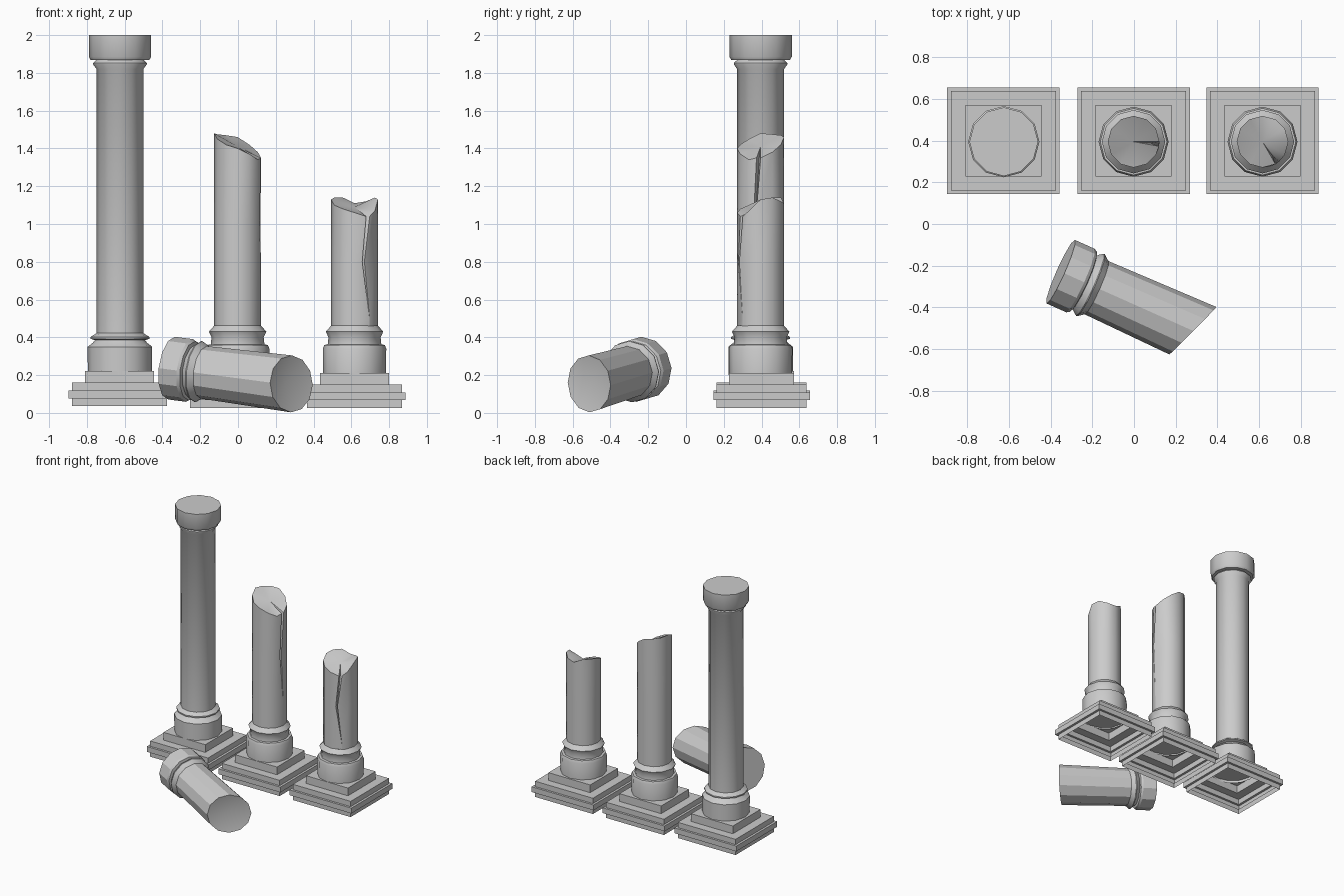
import bpy, bmesh
from math import cos, sin, pi, radians, sqrt
from mathutils import Vector, Matrix

if "Cube" in bpy.data.objects:
    bpy.data.objects.remove(bpy.data.objects["Cube"])

SIDES = 12


def loft(name, rows, start=None, end=None, matrix=Matrix(), angle=40):
    """Skin closed rings of points; optional centre points fan-cap the ends."""
    bm = bmesh.new()
    rings = [[bm.verts.new(matrix @ Vector(p)) for p in row] for row in rows]
    n = len(rings[0])
    for a, b in zip(rings, rings[1:]):
        for i in range(n):
            j = (i + 1) % n
            bm.faces.new((a[i], a[j], b[j], b[i]))
    if start is not None:
        c = bm.verts.new(matrix @ Vector(start))
        for i in range(n):
            bm.faces.new((c, rings[0][(i + 1) % n], rings[0][i]))
    if end is not None:
        c = bm.verts.new(matrix @ Vector(end))
        for i in range(n):
            bm.faces.new((c, rings[-1][i], rings[-1][(i + 1) % n]))
    mesh = bpy.data.meshes.new(name)
    bm.to_mesh(mesh)
    bm.free()
    obj = bpy.data.objects.new(name, mesh)
    bpy.context.collection.objects.link(obj)
    bpy.ops.object.select_all(action='DESELECT')
    obj.select_set(True)
    bpy.context.view_layer.objects.active = obj
    bpy.ops.object.shade_smooth_by_angle(angle=radians(angle))
    return obj


def ring(r, z, n=SIDES, phase=0.0, sy=1.0):
    return [(r * cos(2 * pi * i / n + phase), sy * r * sin(2 * pi * i / n + phase), z)
            for i in range(n)]


def at(x, y, z=0.0):
    return Matrix.Translation((x, y, z))


# Stepped square plinth, open underneath
def plinth(name, x, z0):
    steps = [(.252, 0), (.252, .04), (.27, .04), (.27, .082), (.252, .082),
             (.252, .124), (.182, .124), (.182, .185)]
    rows = [ring(h * sqrt(2), z0 + z, 4, pi / 4, .945) for h, z in steps]
    loft(name, rows, end=(0, 0, z0 + .185), matrix=at(x, .4), angle=30)


# Shaft with a jagged top and a tapering crack replacing one corner
def broken_shaft(name, x, rim, centre, corner, crack):
    r = .124
    rows = []
    for k, (z, deg, width, depth) in enumerate(crack):
        row = []
        for i in range(SIDES):
            zz = rim[i] if k == len(crack) - 1 else z
            a = 2 * pi * i / SIDES
            if i != corner:
                row.append((r * cos(a), r * sin(a), zz))
                continue
            a = radians(deg)
            for da, rr in ((-width, r), (0, r - depth), (width, r)):
                row.append((rr * cos(a + da), rr * sin(a + da), zz))
        rows.append(row)
    loft(name, rows, end=(0, 0, centre), matrix=at(x, .395))


# Round base with flared collar for the broken columns
def round_base(name, x):
    prof = [(.166, .2), (.168, .34), (.16, .36), (.142, .362), (.138, .40),
            (.152, .43), (.124, .462)]
    loft(name, [ring(r, z) for r, z in prof], matrix=at(x, .395))


xs = {"left": -.627, "middle": -.002, "right": .617}
for side, x in xs.items():
    plinth(side + "_plinth", x, .036 if side == "left" else .027)

# Complete left column: base, shaft and capital
full = [(.17, .2), (.171, .35), (.145, .37), (.132, .385), (.156, .392), (.156, .402),
        (.124, .422), (.124, 1.82), (.142, 1.845), (.142, 1.852), (.125, 1.868),
        (.155, 1.868), (.165, 1.885), (.165, 2.0)]
loft("complete_column", [ring(r, z) for r, z in full], end=(0, 0, 2.0),
     matrix=at(-.625, .395))

# Middle broken column
round_base("middle_base", xs["middle"])
broken_shaft("middle_broken_shaft", xs["middle"],
             [1.35, 1.38, 1.42, 1.46, 1.47, 1.475, 1.48, 1.45, 1.42, 1.40, 1.37, 1.34],
             1.41, 0,
             [(.46, 0, .002, 0), (.65, -3, .002, 0), (1.02, -15, .05, .02), (1.35, -5, .09, .04)])

# Right broken column
round_base("right_base", xs["right"])
broken_shaft("right_broken_shaft", xs["right"],
             [1.13, 1.14, 1.12, 1.11, 1.14, 1.14, 1.13, 1.10, 1.08, 1.06, 1.04, 1.07],
             1.09, 10,
             [(.46, -50, .002, 0), (.5, -50, .002, 0), (.8, -68, .05, .02), (1.05, -55, .09, .04)])

# Fallen column top: capital, collar and a slanted broken end
axis = Vector((.907, -.405, -.119)).normalized()
side = Vector((0, 0, 1)).cross(axis).normalized()
up = axis.cross(side)
frame = Matrix((side, up, axis)).transposed().to_4x4()
frame.translation = (-.352, -.229, .237)
prof = [(.167, 0), (.167, .105), (.158, .12), (.138, .125), (.15, .137), (.163, .155),
        (.163, .16), (.14, .19)]
rows = [ring(r, z) for r, z in prof]
rows.append([(px, py, .70 + .38 * px - .1 * py) for px, py, _ in ring(.15, 0)])
loft("fallen_capital", rows, start=(0, 0, 0), end=(0, 0, .67), matrix=frame, angle=28)
